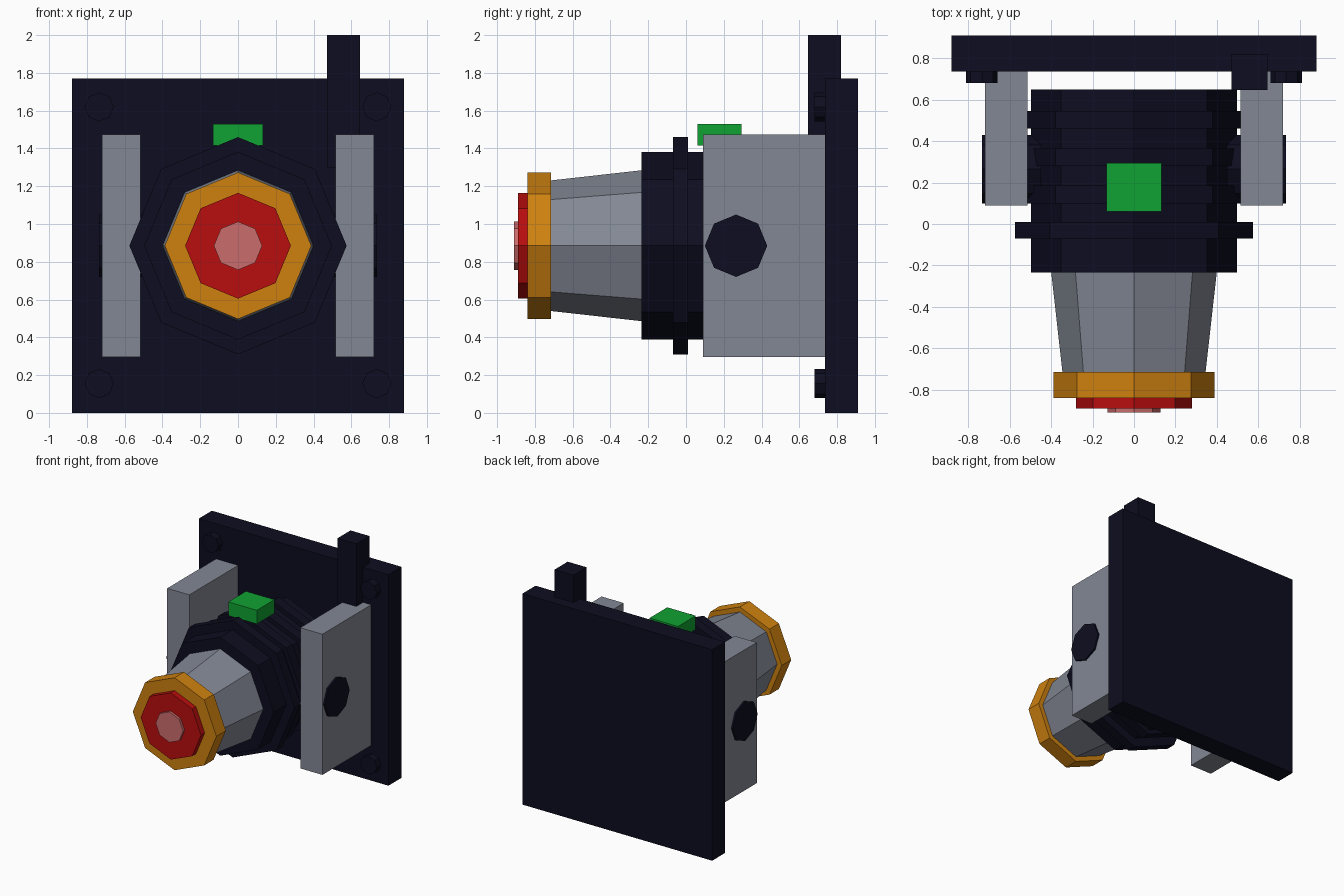
import bpy, bmesh, math

if "Cube" in bpy.data.objects:
    bpy.data.objects.remove(bpy.data.objects["Cube"])

AXIS_Z = 0.885  # height of the lamp axis


def material(name, rgb):
    m = bpy.data.materials.new(name)
    m.diffuse_color = (*rgb, 1)
    m.use_nodes = True
    m.node_tree.nodes["Principled BSDF"].inputs["Base Color"].default_value = m.diffuse_color
    return m


NAVY = material("dark navy", (0.004, 0.004, 0.015))
GREY = material("steel grey", (0.225, 0.245, 0.295))
ORANGE = material("orange", (0.62, 0.22, 0.005))
RED = material("red", (0.48, 0.004, 0.004))
PINK = material("pale red", (0.60, 0.15, 0.15))
GREEN = material("green", (0.005, 0.36, 0.032))


def finish(name, bm, mat):
    bmesh.ops.recalc_face_normals(bm, faces=bm.faces)
    mesh = bpy.data.meshes.new(name)
    bm.to_mesh(mesh)
    bm.free()
    mesh.materials.append(mat)
    ob = bpy.data.objects.new(name, mesh)
    bpy.context.collection.objects.link(ob)
    return ob


def box(name, x, y, z, mat):
    """Box from (min, max) ranges."""
    bm = bmesh.new()
    bmesh.ops.create_cube(bm, size=1)
    for v in bm.verts:
        v.co = [r[0] if c < 0 else r[1] for c, r in zip(v.co, (x, y, z))]
    return finish(name, bm, mat)


def lathe(name, profile, mat, centre=(0, 0, AXIS_Z), axis="y", sides=8):
    """Capped octagonal solid; profile holds (position along axis, radius)."""
    bm = bmesh.new()
    rings = []
    for t, r in profile:
        ring = []
        for i in range(sides):
            a = math.tau * i / sides
            u, w = r * math.cos(a), r * math.sin(a)
            off = (u, t, w) if axis == "y" else (t, u, w)
            ring.append(bm.verts.new([c + o for c, o in zip(centre, off)]))
        rings.append(ring)
    for a, b in zip(rings, rings[1:]):
        for i in range(sides):
            j = (i + 1) % sides
            bm.faces.new((a[i], a[j], b[j], b[i]))
    bm.faces.new(rings[0])
    bm.faces.new(rings[-1])
    return finish(name, bm, mat)


# Wall plate and antenna post
box("back_plate", (-0.88, 0.88), (0.737, 0.91), (0, 1.77), NAVY)
box("post", (0.47, 0.645), (0.647, 0.82), (1.3, 2.0), NAVY)

# Corner bolts, side brackets and pivot bolts
for side, s in (("left", -1), ("right", 1)):
    for level, z in (("lower", 0.155), ("upper", 1.62)):
        lathe(f"{side}_{level}_plate_bolt", [(0.68, 0.077), (0.75, 0.077)],
              NAVY, (s * 0.735, 0, z))
    box(f"{side}_bracket", sorted((s * 0.515, s * 0.72)), (0.09, 0.737),
        (0.295, 1.475), GREY)
    lathe(f"{side}_pivot_bolt", [(s * 0.45, 0.165), (s * 0.735, 0.165)],
          NAVY, (0, 0.265, AXIS_Z), axis="x")

# Barrel with front flange and three cooling ribs
profile = [(-0.235, 0.497)]
for y0, y1, r in ((-0.07, 0.01, 0.575), (0.10, 0.185, 0.535),
                  (0.28, 0.365, 0.535), (0.46, 0.545, 0.535)):
    profile += [(y0, 0.497), (y0, r), (y1, r), (y1, 0.497)]
profile.append((0.65, 0.497))
lathe("barrel", profile, NAVY)

# Tapered nose with lens stack
lathe("nose_cone", [(-0.72, 0.345), (-0.23, 0.40)], GREY)
lathe("nose_ring", [(-0.84, 0.388), (-0.715, 0.388)], ORANGE)
lathe("lens", [(-0.89, 0.28), (-0.835, 0.28)], RED)
lathe("lens_centre", [(-0.91, 0.128), (-0.885, 0.128)], PINK)

# Indicator block on top of the barrel
box("top_indicator", (-0.132, 0.132), (0.06, 0.295), (1.415, 1.53), GREEN)
